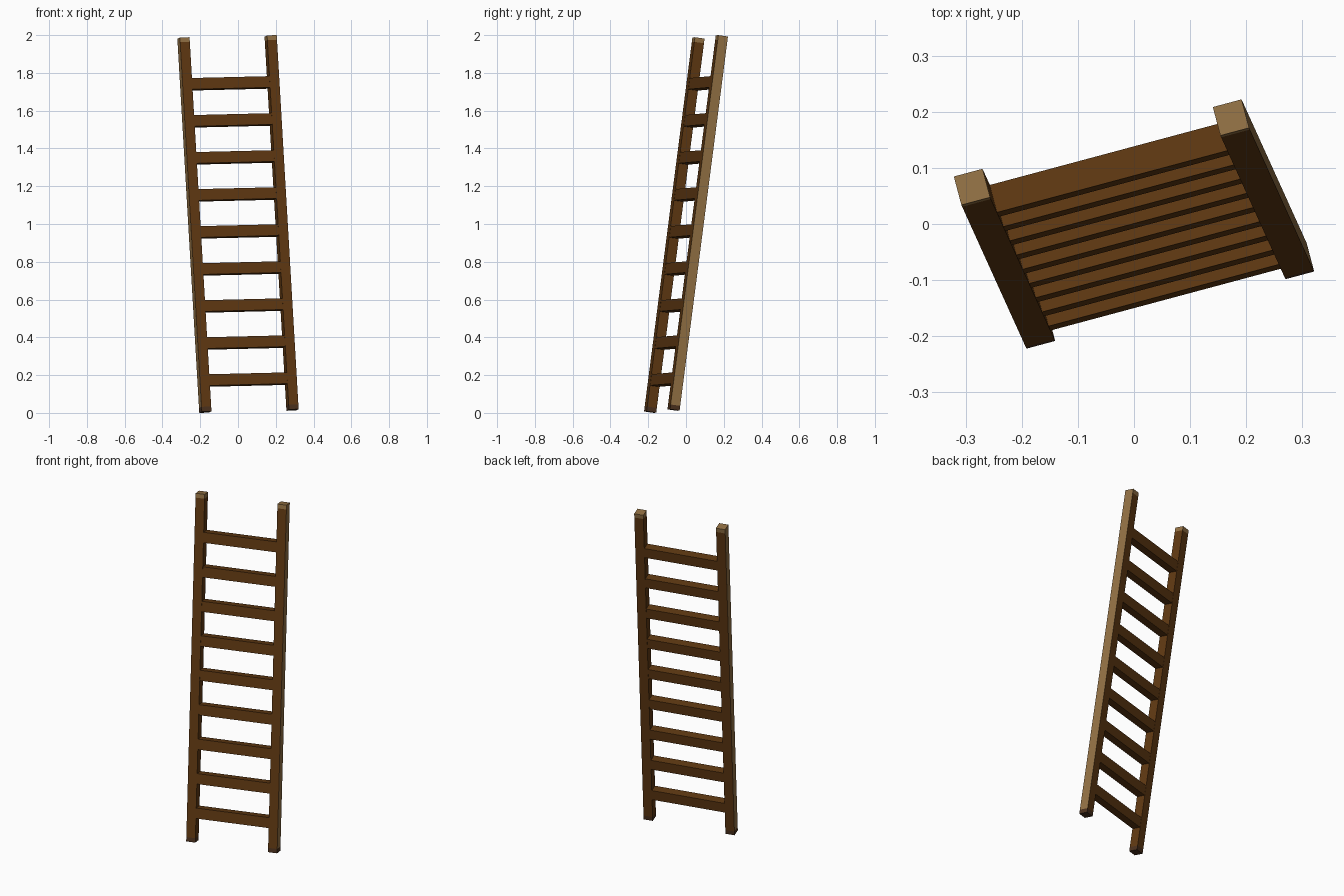
import bpy
import bmesh
from mathutils import Matrix, Vector

cube = bpy.data.objects.get("Cube")
if cube:
    bpy.data.objects.remove(cube, do_unlink=True)


def material(name, rgb):
    m = bpy.data.materials.new(name)
    m.use_nodes = True
    m.diffuse_color = (*rgb, 1)
    m.node_tree.nodes["Principled BSDF"].inputs["Base Color"].default_value = (*rgb, 1)
    return m


BROWN = material("brown wood", (0.115, 0.04, 0.006))
TAN = material("pale cut wood", (0.29, 0.165, 0.058))
DARK = material("dark foot wood", (0.07, 0.03, 0.012))

# Leaning frame: local x runs along the rungs, y through the depth, z up the rails
up = Vector((-0.058, 0.128, 0.99)).normalized()
across = Vector((0.966, 0.259, 0.023))
across = (across - up * across.dot(up)).normalized()
depth = up.cross(across)
LEAN = Matrix((across, depth, up)).transposed().to_4x4()
LEAN.translation = (0, 0, 1)

LENGTH, THICK, SPAN, TIP = 2.0, 0.053, 0.478, 0.025


def box(name, size, centre, materials, cuts=(), rule=None):
    bm = bmesh.new()
    place = Matrix.Translation(centre) @ Matrix.Diagonal((*size, 1))
    bmesh.ops.create_cube(bm, size=1, matrix=place)
    for z in cuts:
        bmesh.ops.bisect_plane(bm, geom=bm.verts[:] + bm.edges[:] + bm.faces[:],
                               plane_co=(0, 0, z), plane_no=(0, 0, 1))
    bm.normal_update()
    if rule:
        for f in bm.faces:
            f.material_index = rule(f)
    mesh = bpy.data.meshes.new(name)
    bm.to_mesh(mesh)
    bm.free()
    for m in materials:
        mesh.materials.append(m)
    ob = bpy.data.objects.new(name, mesh)
    ob.matrix_world = LEAN
    bpy.context.collection.objects.link(ob)


# Rails: pale outer sides and top tips, dark feet
tip_start = LENGTH / 2 - TIP
for name, side in (("left_rail", 1), ("right_rail", -1)):
    def rail_colour(face, side=side):
        z = face.calc_center_median().z
        if z > tip_start:
            return 1
        if z < -tip_start:
            return 2
        return 1 if face.normal.x * side > 0.5 else 0

    box(name, (THICK, THICK, LENGTH), (side * SPAN / 2, 0, 0),
        (BROWN, TAN, DARK), (-tip_start, tip_start), rail_colour)

# Nine flat rungs between the rails
for i in range(9):
    box(f"rung_{i + 1}", (SPAN - THICK, 0.051, 0.06),
        (0, 0, -0.04 + (i - 4) * 0.198), (BROWN,))
